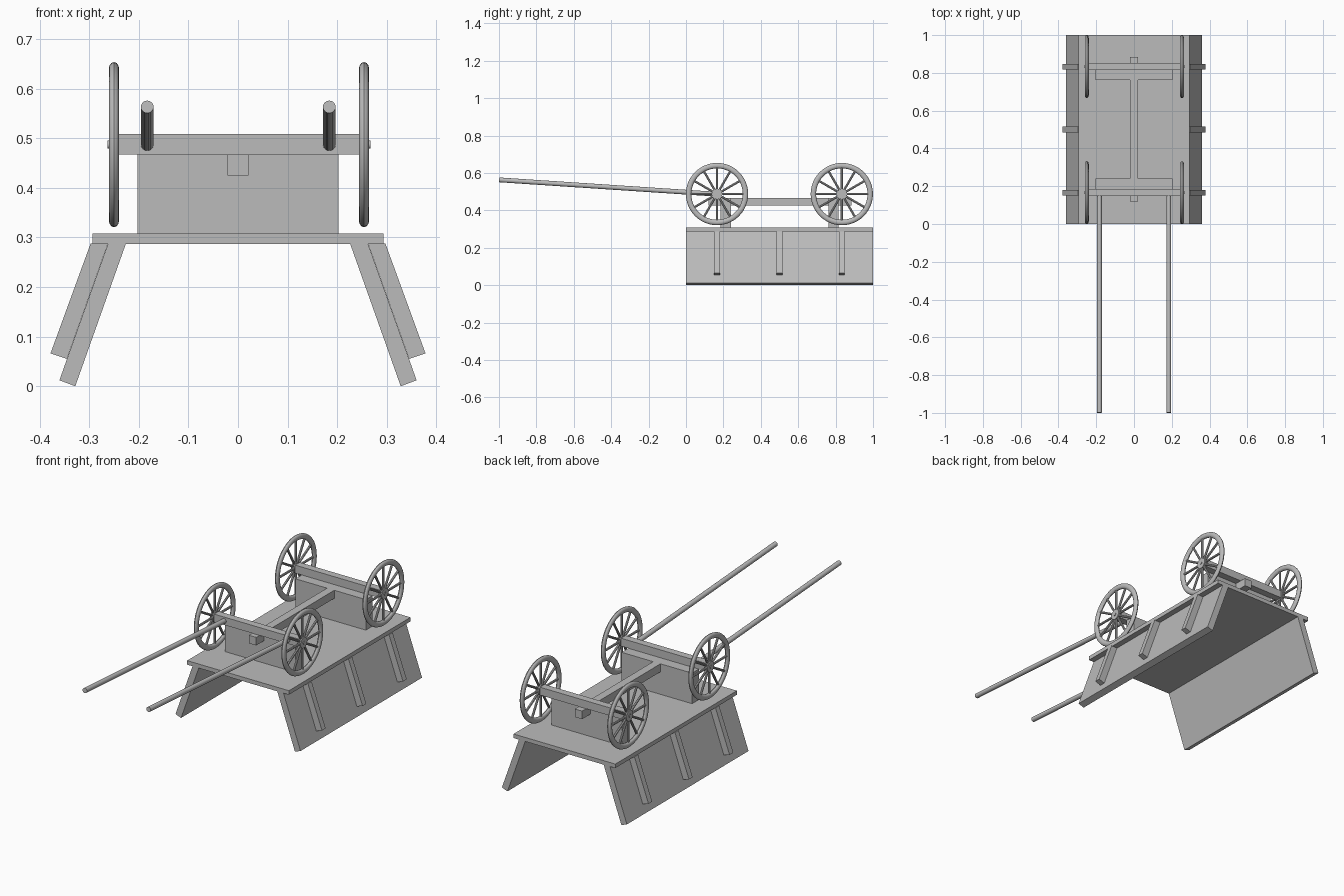
import bpy, bmesh, math
from mathutils import Matrix, Vector

if "Cube" in bpy.data.objects:
    bpy.data.objects.remove(bpy.data.objects["Cube"])

grey = bpy.data.materials.new("plain_grey")
grey.diffuse_color = (0.5, 0.5, 0.5, 1)
grey.use_nodes = True
grey.node_tree.nodes["Principled BSDF"].inputs["Base Color"].default_value = grey.diffuse_color


def finish(name, bm, smooth=False):
    bmesh.ops.recalc_face_normals(bm, faces=bm.faces)
    me = bpy.data.meshes.new(name)
    bm.to_mesh(me)
    bm.free()
    me.materials.append(grey)
    ob = bpy.data.objects.new(name, me)
    bpy.context.collection.objects.link(ob)
    if smooth:
        bpy.ops.object.select_all(action='DESELECT')
        ob.select_set(True)
        bpy.context.view_layer.objects.active = ob
        bpy.ops.object.shade_smooth_by_angle(angle=math.radians(40))
    return ob


def prism(name, profile, y0, y1):
    """Extrude an (x, z) profile along y."""
    bm = bmesh.new()
    f = bm.faces.new([bm.verts.new((x, y0, z)) for x, z in profile])
    ext = bmesh.ops.extrude_face_region(bm, geom=[f])
    verts = [v for v in ext["geom"] if isinstance(v, bmesh.types.BMVert)]
    bmesh.ops.translate(bm, verts=verts, vec=(0, y1 - y0, 0))
    return finish(name, bm)


def box(name, hx, y0, y1, z0, z1):
    return prism(name, [(-hx, z0), (hx, z0), (hx, z1), (-hx, z1)], y0, y1)


def rod(bm, a, b, r, n):
    a, b = Vector(a), Vector(b)
    d = b - a
    m = Matrix.Translation((a + b) / 2) @ d.to_track_quat('Z', 'Y').to_matrix().to_4x4()
    bmesh.ops.create_cone(bm, cap_ends=True, segments=n, radius1=r, radius2=r,
                          depth=d.length, matrix=m)


def wheel(name, x, y, z):
    bm = bmesh.new()
    # rim: oval section swept round the x axis
    n, k = 48, 12
    rings = []
    for i in range(n):
        a = math.tau * i / n
        ring = []
        for j in range(k):
            t = math.tau * j / k
            r = 0.152 + 0.0145 * math.cos(t)
            ring.append(bm.verts.new((x + 0.0105 * math.sin(t),
                                      y + r * math.cos(a), z + r * math.sin(a))))
        rings.append(ring)
    for i in range(n):
        p, q = rings[i], rings[(i + 1) % n]
        for j in range(k):
            bm.faces.new((p[j], p[(j + 1) % k], q[(j + 1) % k], q[j]))
    # spokes
    for i in range(12):
        a = math.tau * i / 12
        c, s = math.cos(a), math.sin(a)
        rod(bm, (x, y + 0.02 * c, z + 0.02 * s), (x, y + 0.145 * c, z + 0.145 * s), 0.006, 8)
    # hub and axle pin
    rod(bm, (x - 0.0095, y, z), (x + 0.0095, y, z), 0.028, 24)
    rod(bm, (x - 0.013, y, z), (x + 0.013, y, z), 0.008, 12)
    return finish(name, bm, True)


# cart bed, upside down
box("bed", 0.293, 0, 1, 0.287, 0.308)

# slanted side boards with outer struts
for s, side in ((-1, "left"), (1, "right")):
    board = [(0.225, 0.29), (0.261, 0.29), (0.36, 0.012), (0.328, 0.0)]
    prism(side + "_side_board", [(s * x, z) for x, z in board], 0, 1)
    strut = [(0.262, 0.288), (0.297, 0.288), (0.378, 0.066), (0.345, 0.055)]
    for i, y in enumerate((0.166, 0.5, 0.833)):
        prism(f"{side}_strut_{i + 1}", [(s * x, z) for x, z in strut], y - 0.015, y + 0.015)

# running gear
box("centre_beam", 0.021, 0.12, 0.885, 0.425, 0.467)
box("front_bolster", 0.203, 0.185, 0.24, 0.308, 0.467)
box("rear_bolster", 0.203, 0.762, 0.815, 0.308, 0.467)
for name, y in (("front", 0.166), ("rear", 0.833)):
    box(name + "_axle", 0.25, y - 0.019, y + 0.019, 0.467, 0.508)
    wheel(name + "_left_wheel", -0.25, y, 0.487)
    wheel(name + "_right_wheel", 0.254, y, 0.487)

# pulling shafts
for x, side in ((-0.183, "left"), (0.184, "right")):
    bm = bmesh.new()
    rod(bm, (x, -0.999, 0.563), (x, 0.155, 0.487), 0.0127, 24)
    finish(side + "_shaft", bm, True)
